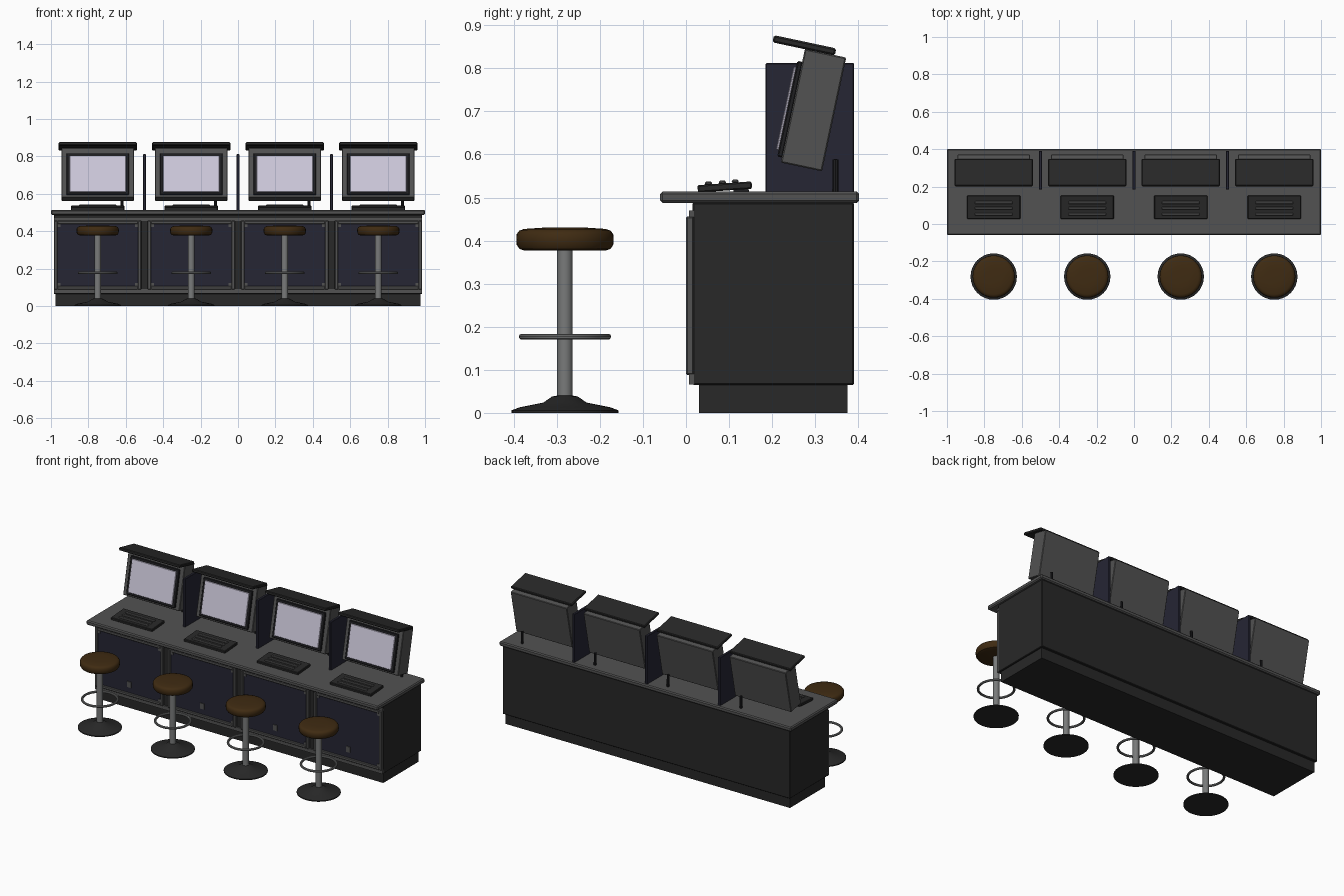
import bpy, bmesh, math
from mathutils import Matrix, Vector

if "Cube" in bpy.data.objects:
    bpy.data.objects.remove(bpy.data.objects["Cube"])


def material(name, r, g, b):
    m = bpy.data.materials.new(name)
    m.diffuse_color = (r, g, b, 1)
    m.use_nodes = True
    m.node_tree.nodes["Principled BSDF"].inputs["Base Color"].default_value = m.diffuse_color
    return m


CHARCOAL = material("charcoal", 0.021, 0.021, 0.021)
GREY = material("mid grey", 0.085, 0.085, 0.085)
NAVY = material("dark navy", 0.019, 0.019, 0.034)
BLACK = material("near black", 0.013, 0.013, 0.015)
GLASS = material("pale screen", 0.62, 0.59, 0.72)
METAL = material("steel", 0.19, 0.195, 0.195)
BROWN = material("brown leather", 0.05, 0.024, 0.006)


def finish(name, bm, mat, matrix=None, smooth=False):
    bmesh.ops.recalc_face_normals(bm, faces=bm.faces)
    if matrix:
        bm.transform(matrix)
    me = bpy.data.meshes.new(name)
    bm.to_mesh(me)
    bm.free()
    me.materials.append(mat)
    ob = bpy.data.objects.new(name, me)
    bpy.context.collection.objects.link(ob)
    if smooth:
        bpy.context.view_layer.objects.active = ob
        ob.select_set(True)
        bpy.ops.object.shade_smooth_by_angle(angle=math.radians(35))
        ob.select_set(False)
    return ob


def add_box(bm, x0, x1, y0, y1, z0, z1):
    size = Matrix.Diagonal((x1 - x0, y1 - y0, z1 - z0, 1))
    centre = Vector(((x0 + x1) / 2, (y0 + y1) / 2, (z0 + z1) / 2))
    bmesh.ops.create_cube(bm, size=1, matrix=Matrix.Translation(centre) @ size)


def boxes(name, mat, spans, matrix=None, bevel=0):
    bm = bmesh.new()
    for s in spans:
        add_box(bm, *s)
    if bevel:
        bmesh.ops.bevel(bm, geom=bm.edges[:], offset=bevel, segments=1,
                        affect='EDGES', profile=0.5)
    return finish(name, bm, mat, matrix)


def lathe(name, mat, profile, matrix, closed=False, steps=32):
    """Spin an (r, z) profile about the vertical axis."""
    bm = bmesh.new()
    vs = [bm.verts.new((r, 0, z)) for r, z in profile]
    es = [bm.edges.new(p) for p in zip(vs, vs[1:])]
    if closed:
        es.append(bm.edges.new((vs[-1], vs[0])))
    bmesh.ops.spin(bm, geom=vs + es, cent=(0, 0, 0), axis=(0, 0, 1),
                   angle=math.tau, steps=steps, use_duplicate=False)
    bmesh.ops.remove_doubles(bm, verts=bm.verts, dist=0.0002)
    return finish(name, bm, mat, matrix, smooth=True)


# Long cabinet and worktop
boxes("plinth", CHARCOAL, [(-0.975, 0.975, 0.03, 0.375, 0, 0.066)])
boxes("cabinet", CHARCOAL, [(-0.985, 0.985, 0.015, 0.39, 0.065, 0.488)], bevel=0.003)
boxes("worktop", GREY, [(-1, 1, -0.06, 0.402, 0.487, 0.514)], bevel=0.006)
boxes("front_rails", GREY, [(-0.985, 0.985, 0.007, 0.02, 0.066, 0.09),
                            (-0.985, 0.985, 0.007, 0.02, 0.455, 0.47)])

# Upright dividers between the stations
for x in (-0.5, 0, 0.5):
    boxes("divider", NAVY, [(x - 0.008, x + 0.008, 0.185, 0.39, 0.512, 0.812)], bevel=0.002)

RING = [(0.100 + 0.007 * math.cos(a * math.tau / 10),
         0.177 + 0.007 * math.sin(a * math.tau / 10)) for a in range(10)]

for cx in (-0.75, -0.25, 0.25, 0.75):
    at = Matrix.Translation((cx, 0, 0))

    # Framed front panel with corner blocks and a small latch
    boxes("front_panel", NAVY, [(-0.22, 0.22, 0.009, 0.017, 0.1, 0.445)], at)
    boxes("panel_frame", GREY, [
        (-0.233, -0.215, 0.0, 0.018, 0.088, 0.456),
        (0.215, 0.233, 0.0, 0.018, 0.088, 0.456),
        (-0.215, 0.215, 0.0, 0.018, 0.438, 0.456),
        (-0.215, 0.215, 0.0, 0.018, 0.088, 0.106)], at, bevel=0.003)
    boxes("corner_blocks", GREY, [
        (x - 0.008, x + 0.008, 0.004, 0.012, z - 0.008, z + 0.008)
        for x in (-0.207, 0.207) for z in (0.114, 0.430)], at)
    boxes("panel_latch", GREY, [(-0.014, 0.014, 0.004, 0.012, 0.14, 0.175)], at)

    # Monitor, tilted backwards
    tilt = Matrix.Translation((cx, 0.296, 0.703)) @ Matrix.Rotation(math.radians(-12), 4, 'X')
    boxes("monitor_case", GREY, [(-0.193, 0.193, -0.049, 0.049, -0.135, 0.135)], tilt, bevel=0.003)
    boxes("monitor_bezel", BLACK, [(-0.167, 0.167, -0.06, -0.047, -0.123, 0.104)], tilt, bevel=0.003)
    boxes("monitor_screen", GLASS, [(-0.151, 0.151, -0.066, -0.059, -0.108, 0.089)], tilt, bevel=0.002)
    boxes("monitor_hood", CHARCOAL, [(-0.209, 0.209, -0.126, 0.022, 0.134, 0.151)], tilt, bevel=0.004)

    # Small post behind the monitor
    lathe("monitor_post", BLACK, [(0, 0.51), (0.008, 0.51), (0.007, 0.588), (0, 0.59)],
          Matrix.Translation((cx + 0.13, 0.347, 0)), steps=10)

    # Keyboard, sloping up to the back
    slope = Matrix.Translation((cx, 0.09, 0.525)) @ Matrix.Rotation(math.radians(4), 4, 'X')
    boxes("keyboard", CHARCOAL, [(-0.142, 0.142, -0.063, 0.063, -0.009, 0.008)], slope, bevel=0.003)
    boxes("keyboard_feet", BLACK, [(-0.125, 0.125, 0.02, 0.055, -0.015, -0.008)], slope)
    boxes("key_rows", GREY, [(-0.1, 0.1, y - 0.008, y + 0.008, 0.006, 0.015)
                             for y in (-0.037, -0.005, 0.025)], slope, bevel=0.003)

    # Bar stool
    st = Matrix.Translation((cx, -0.281, 0))
    lathe("stool_base", CHARCOAL, [(0, 0), (0.124, 0), (0.124, 0.006), (0.105, 0.013),
                                   (0.05, 0.024), (0.03, 0.038), (0.018, 0.04), (0, 0.04)], st)
    lathe("stool_post", METAL, [(0, 0.036), (0.018, 0.036), (0.018, 0.38), (0, 0.38)], st, steps=20)
    lathe("foot_ring", METAL, RING, st, closed=True, steps=40)
    lathe("seat", BROWN, [(0, 0.377), (0.095, 0.377), (0.106, 0.381), (0.112, 0.39),
                          (0.113, 0.403), (0.112, 0.415), (0.106, 0.423), (0.095, 0.427),
                          (0.05, 0.430), (0, 0.430)], st)
